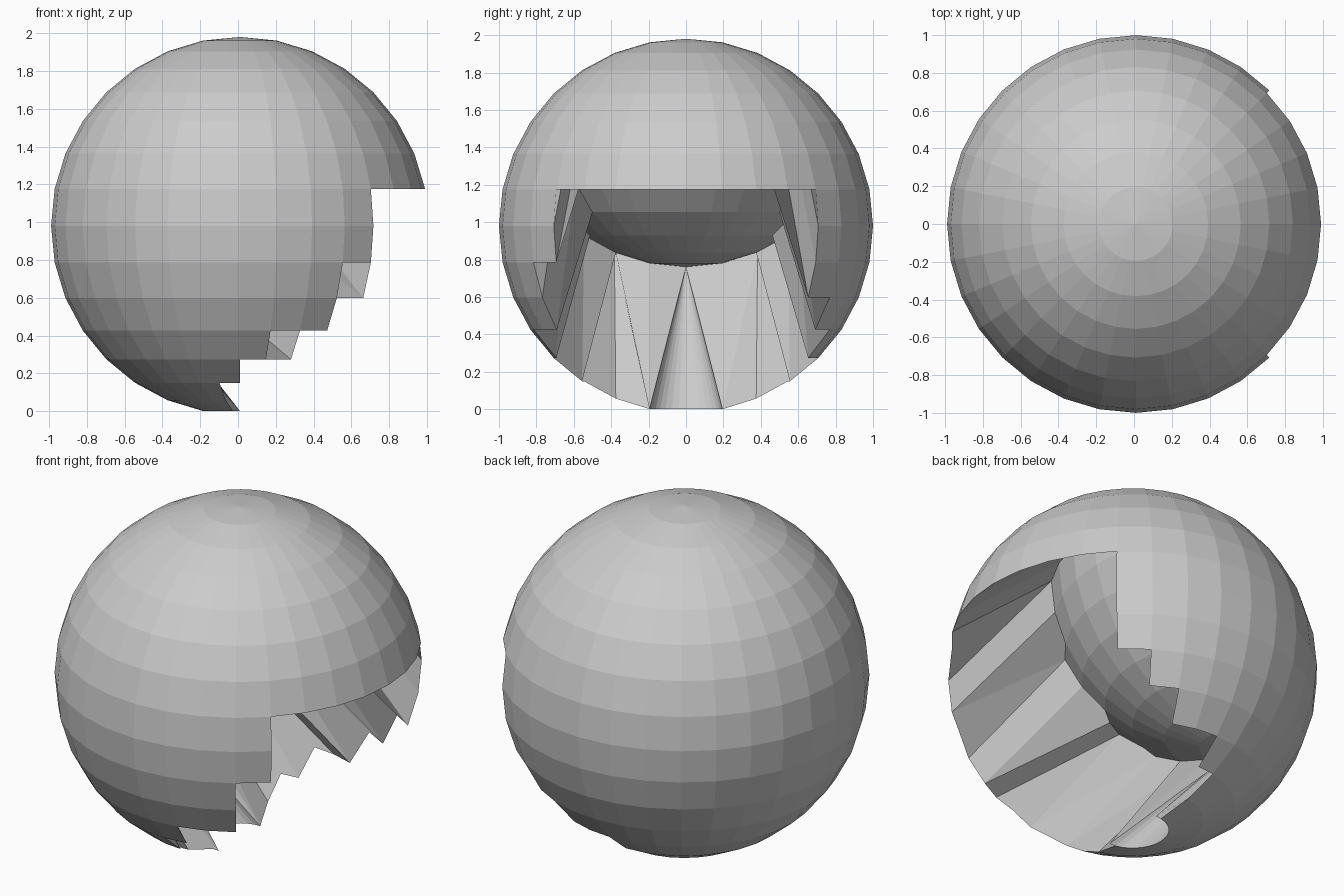
import bpy, bmesh, math
from mathutils import Vector

if "Cube" in bpy.data.objects:
    bpy.data.objects.remove(bpy.data.objects["Cube"])

SEGMENTS, RINGS = 32, 16
STEP = 360 / SEGMENTS
PUSH = Vector((-0.725, 0, 0.78))      # how far the mouth is pushed into the ball

# Ring index (0 = top pole): half width of the mouth in segment steps (front side, back side)
MOUTH = {8: (3, 3), 9: (3, 3), 10: (4, 3), 11: (4, 4), 12: (6, 5),
         13: (7, 7), 14: (8, 8), 15: (7, 7), 16: (99, 99)}


def in_mouth(co):
    ring = round(math.degrees(math.acos(max(-1, min(1, co.z)))) / (180 / RINGS))
    if ring not in MOUTH:
        return False
    seg = round(math.degrees(math.atan2(co.y, co.x)) / STEP)
    front, back = MOUTH[ring]
    return -front <= seg <= back


# Ball with its mouth vertices pushed inward, stretching the faces around them
bm = bmesh.new()
bmesh.ops.create_uvsphere(bm, u_segments=SEGMENTS, v_segments=RINGS, radius=1)
mouth = [v for v in bm.verts if in_mouth(v.co)]
bmesh.ops.translate(bm, verts=mouth, vec=PUSH)

# Stand on the ground, centred
bmesh.ops.translate(bm, verts=bm.verts, vec=(0.01, 0, 0.981))
mesh = bpy.data.meshes.new("ball_with_mouth")
bm.to_mesh(mesh)
bm.free()
ball = bpy.data.objects.new("ball_with_mouth", mesh)
bpy.context.collection.objects.link(ball)
